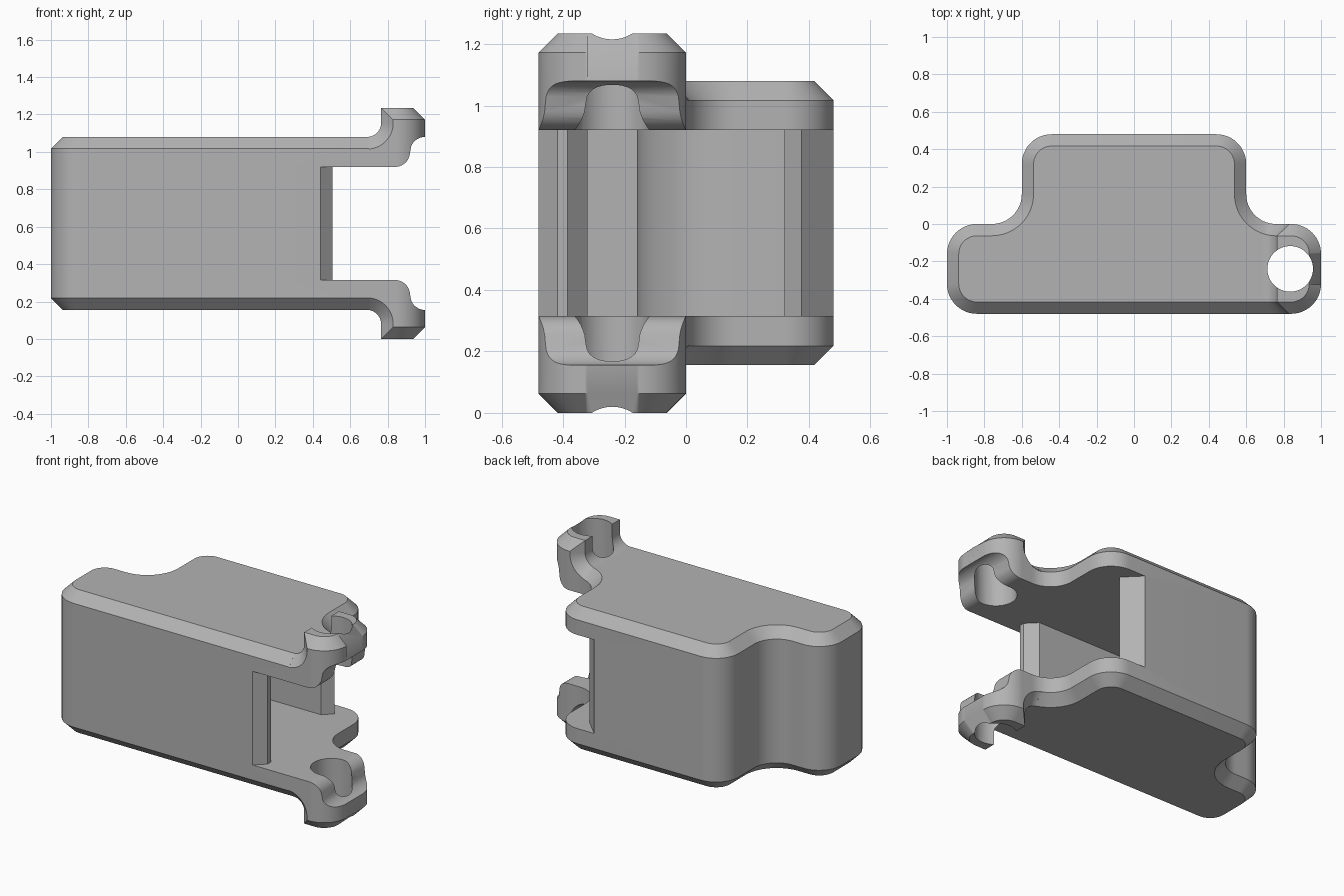
import bpy, bmesh
from math import sin, cos, sqrt, radians, pi

cube = bpy.data.objects.get("Cube")
if cube:
    bpy.data.objects.remove(cube, do_unlink=True)

MID = 0.6175      # mirror height
TOP = 1.08        # top of the housing
CH = 0.063        # edge chamfer
R = 0.16          # plan corner radius and wall thickness

grey = bpy.data.materials.new("plain grey")
grey.use_nodes = True
grey.diffuse_color = (0.45, 0.45, 0.45, 1)
grey.node_tree.nodes["Principled BSDF"].inputs["Base Color"].default_value = (0.45, 0.45, 0.45, 1)


def loft(name, rings):
    """Closed solid through rings of equal point count."""
    bm = bmesh.new()
    loops = [[bm.verts.new(p) for p in ring] for ring in rings]
    n = len(loops[0])
    for a, b in zip(loops, loops[1:]):
        for i in range(n):
            j = (i + 1) % n
            bm.faces.new((a[i], a[j], b[j], b[i]))
    bm.faces.new(loops[0])
    bm.faces.new(loops[-1])
    bmesh.ops.remove_doubles(bm, verts=bm.verts, dist=1e-5)
    bmesh.ops.recalc_face_normals(bm, faces=bm.faces)
    mesh = bpy.data.meshes.new(name)
    bm.to_mesh(mesh)
    bm.free()
    mesh.materials.append(grey)
    obj = bpy.data.objects.new(name, mesh)
    bpy.context.collection.objects.link(obj)
    return obj


def prism(name, plan, z0, z1):
    return loft(name, [[(x, y, z) for x, y in plan] for z in (z0, z1)])


def activate(obj):
    bpy.ops.object.select_all(action='DESELECT')
    obj.select_set(True)
    bpy.context.view_layer.objects.active = obj


def cut(obj, cutter):
    activate(obj)
    mod = obj.modifiers.new("cut", 'BOOLEAN')
    mod.operation = 'DIFFERENCE'
    mod.solver = 'EXACT'
    mod.object = cutter
    bpy.ops.object.modifier_apply(modifier=mod.name)
    bpy.data.objects.remove(cutter, do_unlink=True)


def arc(cx, cy, r, a0, a1, n=12):
    return [(cx + r * cos(radians(a0 + (a1 - a0) * i / n)),
             cy + r * sin(radians(a0 + (a1 - a0) * i / n))) for i in range(n + 1)]


def outline(d):
    """Hat-shaped plan, inset by d."""
    half = (arc(0.84, -0.32, R - d, -90, 0) + arc(0.84, -R, R - d, 0, 90)
            + arc(0.76, R, R + d, 270, 180) + arc(0.44, 0.32, R - d, 0, 90))
    return half + [(-x, y) for x, y in reversed(half)]


# Housing with chamfered top and bottom
levels = [(2 * MID - TOP, CH), (2 * MID - TOP + CH, 0), (TOP - CH, 0), (TOP, CH)]
housing = loft("housing", [[(x, y, z) for x, y in outline(d)] for z, d in levels])

# Cavity, open on one side, with pointed wall ends
cavity = [(0.44, -0.32), (0.505, -0.385), (0.505, -0.418), (0.44, -0.48), (0.44, -0.6),
          (1.2, -0.6), (1.2, 0.6), (0.32, 0.6), (0.32, 0.48), (0.425, 0.375), (0.37, 0.32),
          (-0.44, 0.32)] + arc(-0.76, R, 0.32, 0, -90, 16) + [(-0.84, -R), (-0.84, -0.32)]
cut(housing, prism("cavity_cutter", cavity, 2 * MID - 0.92, 0.92))
cut(housing, prism("end_cutter", [(0.7, -1), (1.3, -1), (1.3, 1), (0.7, 1)], -0.5, 2))


# Hooked lugs: stepped section lofted along x
def back_edge(x, d):
    if x < 0.76:
        return R - sqrt((R + d) ** 2 - (0.76 - x) ** 2)
    if x > 0.84:
        return -R + sqrt(max(0, (R - d) ** 2 - (x - 0.84) ** 2))
    return -d


def front_edge(x, d):
    return -0.48 - back_edge(max(x, 0.8), d)


def underside(x):
    if x < 0.84:
        return 0.92
    if x < 0.92:
        return 1 - sqrt(max(0, 0.0064 - (x - 0.84) ** 2))
    return 1 + sqrt(max(0, 0.0064 - (1 - x) ** 2))


LIP = 2 * MID
stations = [(px, pz, qx, qz) for (px, pz), (qx, qz) in
            zip(arc(0.69, 1.155, 0.075, -90, 0), arc(0.69, 1.155, 0.14, -90, 0))]
stations.append((0.765, LIP, 0.83, LIP - CH))
for i in range(29):
    s = sin(i / 28 * pi / 2)
    stations.append((0.84 + (R - CH) * s, LIP, 0.84 + R * s, LIP - CH))


def lug(name, flip):
    rings = []
    for px, pz, qx, qz in stations:
        ring = [(qx, front_edge(qx, 0), underside(qx)), (qx, front_edge(qx, 0), qz),
                (px, front_edge(px, CH), pz), (px, back_edge(px, CH), pz),
                (qx, back_edge(qx, 0), qz), (qx, back_edge(qx, 0), underside(qx))]
        rings.append([(x, y, 2 * MID - z if flip else z) for x, y, z in ring])
    obj = loft(name, rings)
    cut(obj, prism("bore_cutter", arc(0.835, -0.24, 0.122, 0, 360, 48)[:-1], -0.5, 2))
    return obj


parts = [housing, lug("upper_lug", False), lug("lower_lug", True)]
for part in parts:
    activate(part)
    bpy.ops.object.shade_smooth_by_angle(angle=radians(30))
